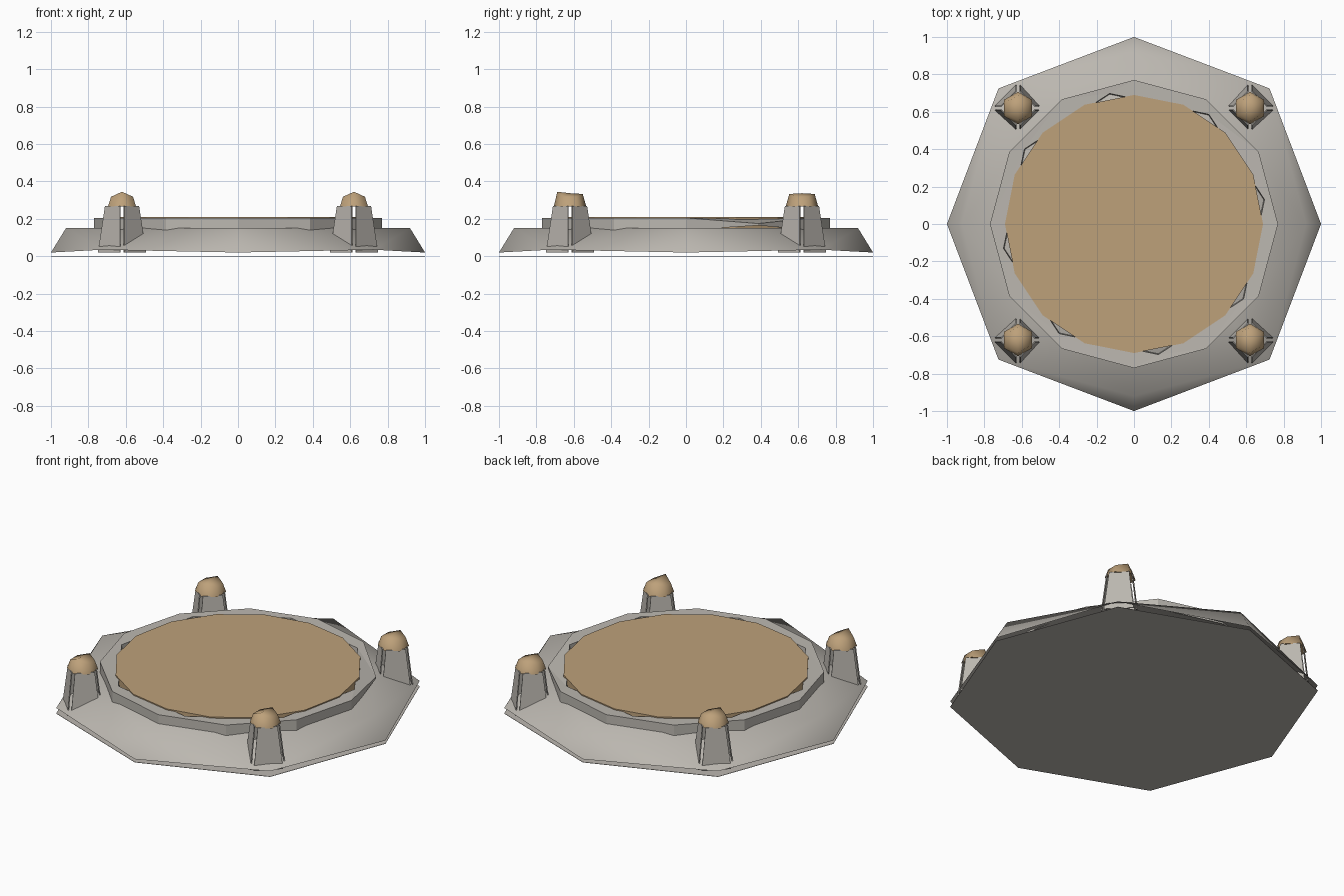
import bpy, bmesh
from math import sin, cos, pi, radians
from mathutils import Matrix, Vector

cube = bpy.data.objects.get("Cube")
if cube:
    bpy.data.objects.remove(cube)


def material(name, rgb):
    m = bpy.data.materials.new(name)
    m.use_nodes = True
    m.diffuse_color = (*rgb, 1)
    m.node_tree.nodes["Principled BSDF"].inputs["Base Color"].default_value = (*rgb, 1)
    return m


stone = material("pale stone", (0.50, 0.475, 0.435))
tan = material("tan", (0.51, 0.355, 0.195))


def ring(bm, count, radius, z, turn=0.0):
    return [bm.verts.new((radius * cos(turn + 2 * pi * i / count),
                          radius * sin(turn + 2 * pi * i / count), z))
            for i in range(count)]


def skin(bm, low, high):
    n = len(low)
    for i in range(n):
        j = (i + 1) % n
        bm.faces.new((low[i], low[j], high[j], high[i]))


def loop_edges(bm, loop):
    return [bm.edges.get((loop[i - 1], loop[i])) for i in range(len(loop))]


def finish(bm, name, mat, smooth=None, location=(0, 0, 0)):
    bmesh.ops.recalc_face_normals(bm, faces=bm.faces)
    mesh = bpy.data.meshes.new(name)
    bm.to_mesh(mesh)
    bm.free()
    mesh.materials.append(mat)
    obj = bpy.data.objects.new(name, mesh)
    obj.location = location
    bpy.context.collection.objects.link(obj)
    if smooth:
        bpy.ops.object.select_all(action="DESELECT")
        obj.select_set(True)
        bpy.context.view_layer.objects.active = obj
        bpy.ops.object.shade_smooth_by_angle(angle=radians(smooth))
    return obj


# Eight-sided sloping base: even corners lie on the axes, odd on the diagonals
bm = bmesh.new()
low = ring(bm, 8, 1.0, 0.02)
high = ring(bm, 8, 0.92, 0.15)
for c, u in zip(low[1::2], high[1::2]):
    c.co = Vector((c.co.x * 1.025, c.co.y * 1.025, 0.035))
    u.co = Vector((u.co.x * 0.815, u.co.y * 0.815, 0.15))
for i in range(0, 8, 2):
    for j in (i - 1, i + 1):
        bm.faces.new((low[i], low[j], high[i]))
        bm.faces.new((low[j], high[j], high[i]))
bm.faces.new(high)
finish(bm, "base", stone, 60)

# Flat sheet under the base
bm = bmesh.new()
sheet = ring(bm, 8, 1.0, 0.0)
for c in sheet[1::2]:
    c.co *= 1.025
bm.faces.new(sheet[::-1])
under = bmesh.ops.extrude_face_region(bm, geom=bm.faces[:])
for v in under["geom"]:
    if isinstance(v, bmesh.types.BMVert):
        v.co.z = 0.002
finish(bm, "underside", stone)

# Raised collar with an eight-sided opening and one pinched corner
bm = bmesh.new()
outer_low = ring(bm, 12, 0.77, 0.14)
outer_top = ring(bm, 12, 0.77, 0.205)
inner_top = ring(bm, 8, 0.71, 0.203, radians(10.6))
inner_low = ring(bm, 8, 0.705, 0.14, radians(10.6))
outer_top[1].co.z = 0.175
outer_low[1].co.z = 0.165
skin(bm, outer_low, outer_top)
skin(bm, inner_low, inner_top)
bmesh.ops.bridge_loops(bm, edges=loop_edges(bm, outer_top) + loop_edges(bm, inner_top))
finish(bm, "collar", stone)

# Round floor inside the collar
bm = bmesh.new()
a, b = ring(bm, 16, 0.69, 0.152), ring(bm, 16, 0.69, 0.21)
skin(bm, a, b)
bm.faces.new(a)
bm.faces.new(b)
finish(bm, "floor_disc", tan)

# Four corner posts, each of four leaning slabs around a faceted cap
for sx in (-1, 1):
    for sy in (-1, 1):
        place = (0.62 * sx, 0.62 * sy, 0)
        side = ("front" if sy < 0 else "back") + ("_left" if sx > 0 else "_right")

        bm = bmesh.new()
        for k in range(4):
            turn = Matrix.Rotation(pi / 4 + k * pi / 2, 3, "Z")
            loops = []
            for d, w, z in ((0.1, 0.083, 0.02), (0.073, 0.056, 0.27)):
                loops.append([bm.verts.new(turn @ Vector((x, y, z))) for x, y in
                              ((d, -w), (d, w), (d - 0.006, w), (d - 0.006, -w))])
            skin(bm, *loops)
            bm.faces.new(loops[0])
            bm.faces.new(loops[1])
        finish(bm, side + "_post", stone, None, place)

        # Cap with a crooked ridge across two opposite corners
        bm = bmesh.new()
        low = ring(bm, 6, 0.087, 0.265, pi / 6)
        high = ring(bm, 6, 0.068, 0.318, pi / 6)
        high[1].co.z = 0.333
        high[4].co.z = 0.345 if sy < 0 else 0.333
        skin(bm, low, high)
        bm.faces.new(low)
        tip = bm.verts.new((0, 0, 0.337))
        for i in range(6):
            bm.faces.new((high[i - 1], high[i], tip))
        finish(bm, side + "_cap", tan, 80, place)
